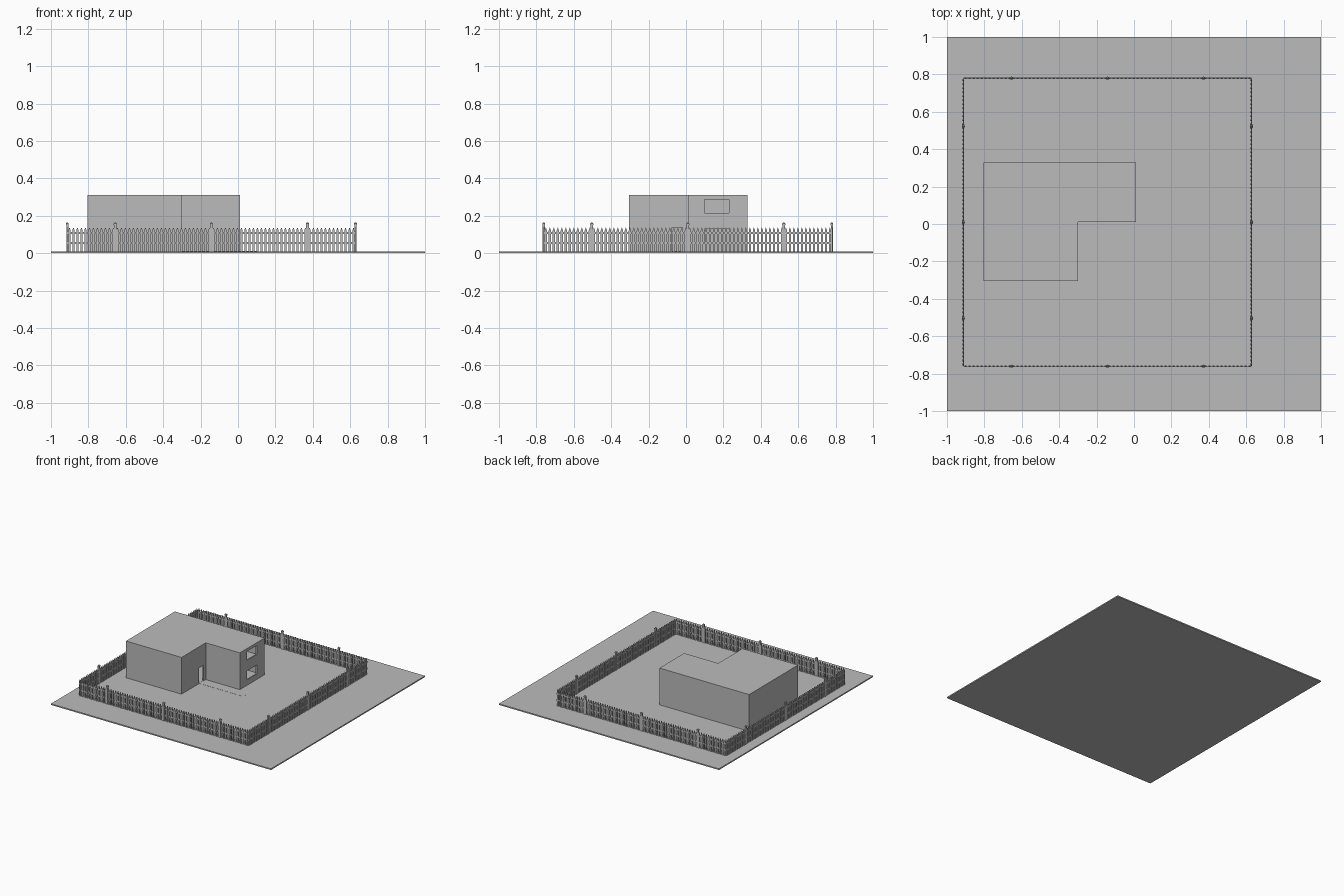
import bpy, bmesh
from mathutils import Matrix, Vector

if "Cube" in bpy.data.objects:
    bpy.data.objects.remove(bpy.data.objects["Cube"], do_unlink=True)

GREY = (0.5, 0.5, 0.5, 1)
grey = bpy.data.materials.new("plain grey")
grey.use_nodes = True
grey.diffuse_color = GREY
grey.node_tree.nodes["Principled BSDF"].inputs["Base Color"].default_value = GREY


def finish(name, bm):
    bmesh.ops.recalc_face_normals(bm, faces=bm.faces)
    mesh = bpy.data.meshes.new(name)
    bm.to_mesh(mesh)
    bm.free()
    mesh.materials.append(grey)
    obj = bpy.data.objects.new(name, mesh)
    bpy.context.collection.objects.link(obj)
    return obj


def add_box(bm, lo, hi):
    lo, hi = Vector(lo), Vector(hi)
    place = Matrix.Translation((lo + hi) / 2) @ Matrix.Diagonal((*(hi - lo), 1))
    bmesh.ops.create_cube(bm, size=1, matrix=place)


def box(name, lo, hi):
    bm = bmesh.new()
    add_box(bm, lo, hi)
    return finish(name, bm)


def extrude(bm, points, offset):
    face = bm.faces.new([bm.verts.new(p) for p in points])
    new = bmesh.ops.extrude_face_region(bm, geom=[face])["geom"]
    bmesh.ops.translate(bm, vec=offset,
                        verts=[v for v in new if isinstance(v, bmesh.types.BMVert)])


def l_block(name, inset, z0, z1):
    # L-shaped footprint, shrunk by the inset
    x0, x1, x2 = -0.805 + inset, -0.3 - inset, 0.01 - inset
    y0, y1, y2 = -0.305 + inset, 0.01 + inset, 0.33 - inset
    plan = [(x0, y0), (x1, y0), (x1, y1), (x2, y1), (x2, y2), (x0, y2)]
    bm = bmesh.new()
    extrude(bm, [(x, y, z0) for x, y in plan], (0, 0, z1 - z0))
    return finish(name, bm)


def cut(target, cutter):
    mod = target.modifiers.new(cutter.name, "BOOLEAN")
    mod.operation = "DIFFERENCE"
    mod.solver = "EXACT"
    mod.object = cutter
    cutter.hide_render = True
    cutter.hide_set(True)


# Ground and path to the door
TOP = 0.01
box("ground", (-1, -1, 0), (1, 1, TOP))
box("path", (-0.3, -0.075, 0.005), (0.1, -0.02, TOP + 0.001))

# Hollow two-storey house with a door and two windows
WALL = 0.01
house = l_block("house", 0, TOP - 0.002, 0.312)
cut(house, l_block("lower_room_cutter", WALL, TOP + 0.002, 0.155))
cut(house, l_block("upper_room_cutter", WALL, 0.165, 0.302))
cut(house, box("door_cutter", (-0.34, -0.075, TOP + 0.002), (-0.27, -0.02, 0.137)))
for label, z in (("lower", 0.055), ("upper", 0.215)):
    cut(house, box(label + "_window_cutter", (-0.03, 0.1, z), (0.04, 0.23, z + 0.073)))

# Picket fence: three panels per side, each with a post in its middle
SIDE, PANELS, PICKETS = 1.54, 3, 24
PANEL = SIDE / PANELS
PITCH = PANEL / PICKETS


def pointed_board(bm, x, width, shoulder, tip):
    h, d = width / 2, 0.004
    outline = [(x - h, TOP), (x + h, TOP), (x + h, shoulder), (x, tip), (x - h, shoulder)]
    extrude(bm, [(px, -d, pz) for px, pz in outline], (0, 2 * d, 0))


def fence_side(name, turn):
    bm = bmesh.new()
    for i in range(PANELS * PICKETS):
        pointed_board(bm, -SIDE / 2 + (i + 0.5) * PITCH, 0.012, 0.122, 0.138)
    for z in (0.055, 0.108):
        add_box(bm, (-SIDE / 2, -0.002, z - 0.006), (SIDE / 2, 0.002, z + 0.006))
    for i in range(PANELS):
        x = (i - (PANELS - 1) / 2) * PANEL
        add_box(bm, (x - 0.007, -0.006, TOP), (x + 0.007, 0.006, 0.15))
        # Post cap
        add_box(bm, (x - 0.009, -0.007, 0.15), (x + 0.009, 0.007, 0.158))
        bmesh.ops.create_cone(bm, segments=4, radius1=0.009, radius2=0.002, depth=0.007,
                              cap_ends=True, matrix=Matrix.Translation((x, 0, 0.1615)))
    place = (Matrix.Translation((-0.142, 0.01, 0)) @ Matrix.Rotation(turn, 4, "Z")
             @ Matrix.Translation((0, -SIDE / 2, 0)))
    bmesh.ops.transform(bm, matrix=place, verts=bm.verts)
    finish(name, bm)


for i, label in enumerate(("front", "left", "back", "right")):
    fence_side(label + "_fence", i * 1.5707963)
